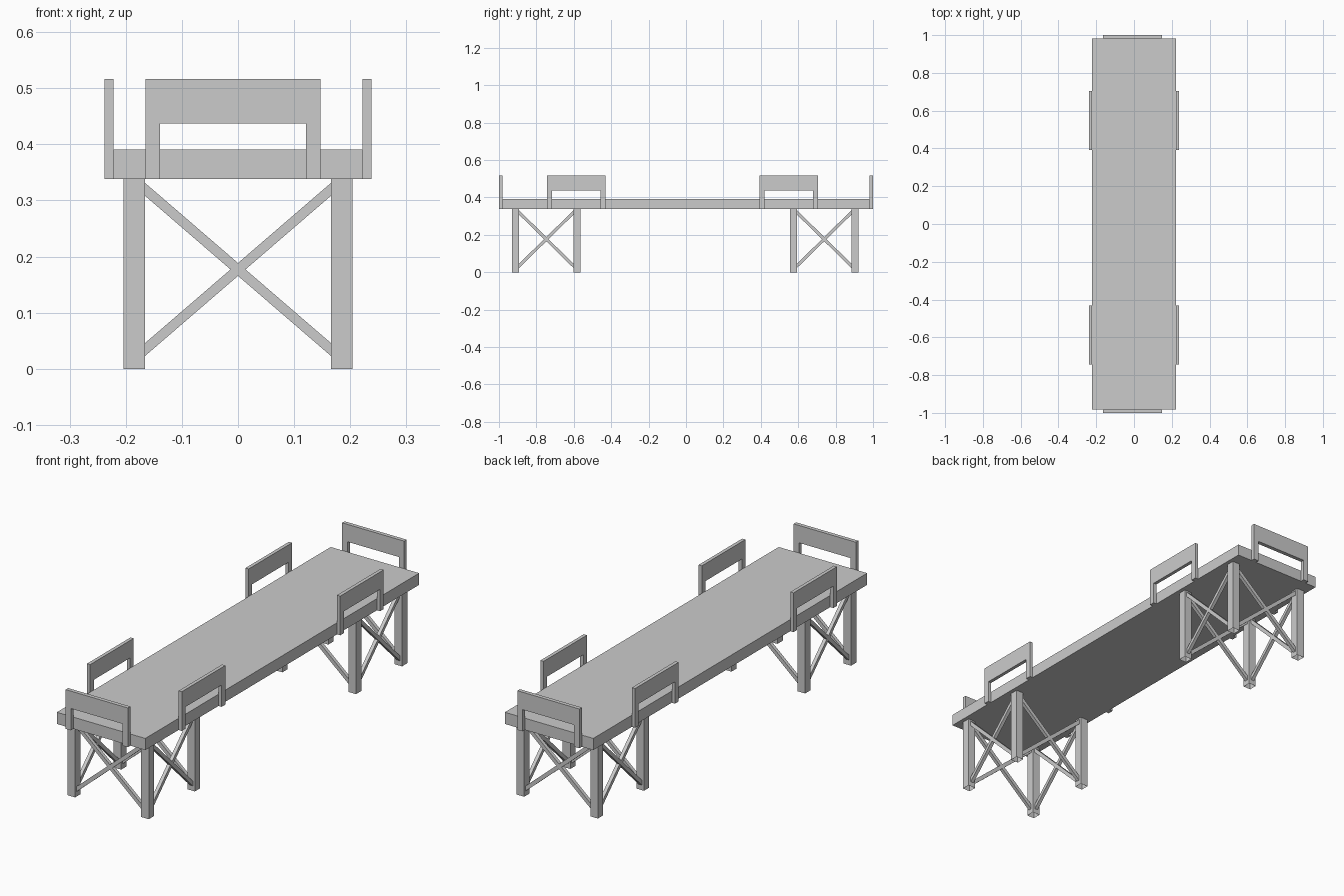
import bpy
import bmesh
from mathutils import Vector

if "Cube" in bpy.data.objects:
    bpy.data.objects.remove(bpy.data.objects["Cube"])

LEG_H, TOP_Z = 0.338, 0.391
LEG_W = 0.038


def make(name, verts, faces):
    mesh = bpy.data.meshes.new(name)
    mesh.from_pydata([tuple(v) for v in verts], [], faces)
    bm = bmesh.new()
    bm.from_mesh(mesh)
    bmesh.ops.recalc_face_normals(bm, faces=bm.faces)
    bm.to_mesh(mesh)
    bm.free()
    ob = bpy.data.objects.new(name, mesh)
    bpy.context.collection.objects.link(ob)
    return ob


def box(name, lo, hi, capped=True):
    ring = [(lo[0], lo[1]), (hi[0], lo[1]), (hi[0], hi[1]), (lo[0], hi[1])]
    verts = [(x, y, z) for z in (lo[2], hi[2]) for x, y in ring]
    faces = [(i, (i + 1) % 4, (i + 1) % 4 + 4, i + 4) for i in range(4)]
    if capped:
        faces += [(3, 2, 1, 0), (4, 5, 6, 7)]
    return make(name, verts, faces)


def prism(name, profile, d0, d1, axis):
    """Extrude a (u, z) outline from d0 to d1; axis is the thickness direction."""
    n = len(profile)
    pt = (lambda u, z, d: (d, u, z)) if axis == 'x' else (lambda u, z, d: (u, d, z))
    verts = [pt(u, z, d) for d in (d0, d1) for u, z in profile]
    faces = [(i, (i + 1) % n, (i + 1) % n + n, i + n) for i in range(n)]
    faces += [tuple(reversed(range(n))), tuple(range(n, 2 * n))]
    return make(name, verts, faces)


def backrest(name, u0, u1, d0, d1, axis):
    w, zb, zm, zt = 0.026, LEG_H, 0.437, 0.516
    outline = [(u0, zb), (u0 + w, zb), (u0 + w, zm), (u1 - w, zm),
               (u1 - w, zb), (u1, zb), (u1, zt), (u0, zt)]
    prism(name, outline, d0, d1, axis)


def cross_brace(name, u0, u1, d, axis):
    h, t, low, high = 0.0115, 0.008, 0.034, 0.32
    for i, (a, b) in enumerate(((low, high), (high, low))):
        off = -0.001 if i == 0 else 0.001
        outline = [(u0, a - h), (u1, b - h), (u1, b + h), (u0, a + h)]
        prism(f"{name}_{i}", outline, d + off - t, d + off + t, axis)


# long top board
box("table_top", (-0.222, -0.982, LEG_H), (0.222, 0.982, TOP_Z))

# two leg stands, each with four open tube legs and crossed braces on four sides
for stand, (y0, y1) in (("front", (-0.931, -0.563)), ("back", (0.555, 0.923))):
    for x in (-0.204, 0.204 - LEG_W):
        for y in (y0, y1 - LEG_W):
            box(f"{stand}_leg", (x, y, 0), (x + LEG_W, y + LEG_W, LEG_H), capped=False)
        cross_brace(f"{stand}_side_brace", y0 + LEG_W, y1 - LEG_W, x + LEG_W / 2, 'x')
    for y in (y0, y1 - LEG_W):
        cross_brace(f"{stand}_end_brace", -0.204 + LEG_W, 0.204 - LEG_W, y + LEG_W / 2, 'y')

# backrests at the ends and along both sides
for s in (-1, 1):
    backrest("end_backrest", -0.165, 0.147, s * 0.982, s * 1.0, 'y')
    for y0 in (-0.743, 0.393):
        backrest("side_backrest", y0, y0 + 0.312, s * 0.222, s * 0.238, 'x')
